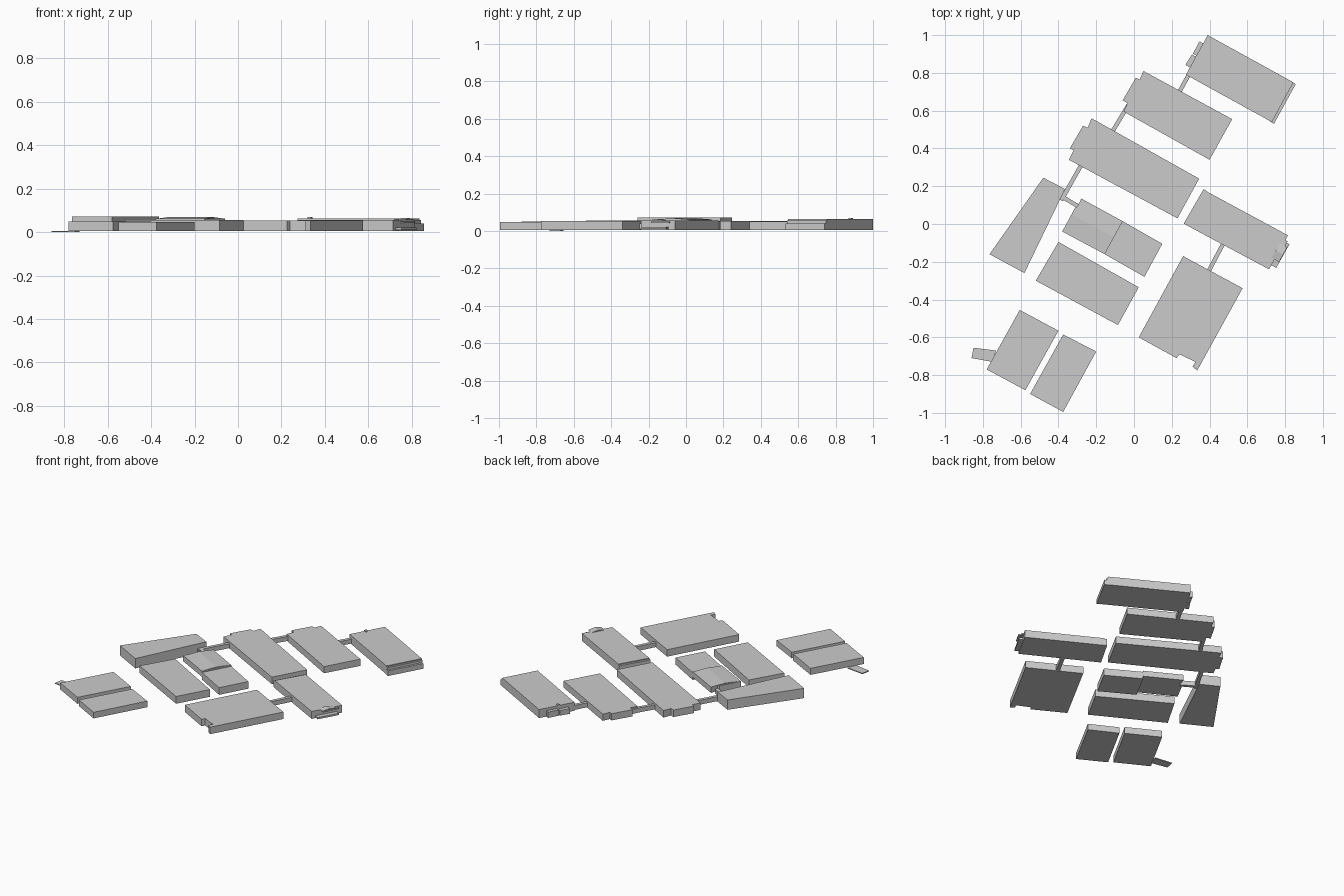
import bpy, bmesh
from mathutils import Vector

BASE = 0.006


def mesh_object(name, verts, faces):
    me = bpy.data.meshes.new(name)
    me.from_pydata([tuple(v) for v in verts], [], faces)
    bm = bmesh.new()
    bm.from_mesh(me)
    bmesh.ops.recalc_face_normals(bm, faces=bm.faces)
    bm.to_mesh(me)
    bm.free()
    ob = bpy.data.objects.new(name, me)
    bpy.context.collection.objects.link(ob)
    return ob


def prism(name, plan, z1, z0=BASE):
    """Extrude a ground plan between two heights."""
    n = len(plan)
    verts = [(x, y, z0) for x, y in plan] + [(x, y, z1) for x, y in plan]
    faces = [list(range(n)), list(range(n, 2 * n))]
    faces += [[i, (i + 1) % n, (i + 1) % n + n, i + n] for i in range(n)]
    return mesh_object(name, verts, faces)


def side(a, b, width):
    d = (Vector(b) - Vector(a)).normalized()
    return Vector((-d.y, d.x)) * width / 2


def bar(name, a, b, width, z1, z0=BASE):
    """Box running along the line a-b."""
    s, a, b = side(a, b, width), Vector(a), Vector(b)
    return prism(name, [a + s, b + s, b - s, a - s], z1, z0)


def gable(name, a, b, width, z0, z1):
    """Pitched roof with its ridge along a-b."""
    s, a, b = side(a, b, width), Vector(a), Vector(b)
    verts = [(*(a + s), z0), (*(a - s), z0), (*a, z1),
             (*(b + s), z0), (*(b - s), z0), (*b, z1)]
    return mesh_object(name, verts, [[0, 1, 2], [3, 4, 5], [0, 1, 4, 3], [0, 2, 5, 3], [1, 2, 5, 4]])


# Main blocks with notched ends
prism("north_block", [(0.39, 1.0), (0.835, 0.755), (0.72, 0.545), (0.275, 0.79)], 0.063)
prism("upper_block", [(0.05, 0.81), (0.52, 0.555), (0.40, 0.34), (-0.055, 0.595),
                      (-0.035, 0.64), (-0.06, 0.655), (0.01, 0.775), (0.03, 0.765)], 0.051)
prism("long_central_block", [(-0.225, 0.56), (0.345, 0.24), (0.23, 0.03), (-0.345, 0.34),
                             (-0.32, 0.39), (-0.34, 0.40), (-0.27, 0.52), (-0.245, 0.51)], 0.053)
prism("west_block", [(-0.48, 0.245), (-0.365, 0.185), (-0.58, -0.26), (-0.765, -0.16)], 0.072)
prism("lower_block", [(-0.40, -0.095), (0.025, -0.335), (-0.085, -0.535), (-0.52, -0.30)], 0.055)
prism("southwest_block", [(-0.605, -0.455), (-0.40, -0.565), (-0.575, -0.88), (-0.78, -0.77)], 0.05)
prism("south_block", [(-0.375, -0.585), (-0.20, -0.675), (-0.375, -0.995), (-0.55, -0.90)], 0.047)
prism("southeast_block", [(0.26, -0.17), (0.575, -0.34), (0.335, -0.775), (0.31, -0.755),
                          (0.325, -0.73), (0.24, -0.69), (0.225, -0.71), (0.025, -0.60)], 0.053)
prism("east_block", [(0.38, 0.175), (0.815, -0.06), (0.715, -0.24), (0.275, -0.005)], 0.056)

# Two-level block with a raised, gently pitched half
prism("stepped_block_low", [(-0.06, 0.015), (0.15, -0.105), (0.055, -0.28), (-0.155, -0.16)], 0.054)
prism("stepped_block_high", [(-0.28, 0.135), (-0.06, 0.015), (-0.155, -0.16), (-0.38, -0.04),
                             (-0.31, 0.09), (-0.295, 0.085)], 0.062, 0.024)
gable("stepped_block_roof", (-0.325, 0.05), (-0.11, -0.07), 0.19, 0.062, 0.069)

# North block end details
bar("north_end_tier", (0.845, 0.747), (0.73, 0.537), 0.026, 0.04)
bar("north_end_ledge", (0.838, 0.752), (0.725, 0.542), 0.012, 0.056)
bar("north_porch_a", (0.36, 0.96), (0.325, 0.895), 0.03, 0.045)
bar("north_porch_b", (0.32, 0.89), (0.285, 0.835), 0.03, 0.04)
bar("north_vent", (0.325, 0.885), (0.34, 0.877), 0.016, 0.07, 0.063)

# East block end details
bar("east_front_ledge", (0.375, 0.18), (0.27, -0.002), 0.016, 0.05)
gable("east_pediment", (0.75, -0.14), (0.79, -0.162), 0.09, 0.056, 0.065)
bar("east_porch", (0.81, -0.1), (0.74, -0.225), 0.03, 0.022, 0.01)
bar("east_porch_roof", (0.8, -0.085), (0.75, -0.18), 0.03, 0.05, 0.042)

# Link corridors
links = [((0.29, 0.79), (0.235, 0.69)), ((-0.03, 0.63), (-0.12, 0.48)),
         ((-0.275, 0.32), (-0.385, 0.125)), ((-0.39, 0.15), (-0.29, 0.09)),
         ((0.485, -0.08), (0.39, -0.26))]
for i, (a, b) in enumerate(links):
    bar(f"link_corridor_{i + 1}", a, b, 0.022, 0.04, 0.01)

# Entrance ramp
ramp = [(-0.85, -0.655), (-0.73, -0.67), (-0.75, -0.73), (-0.86, -0.71)]
prism("entrance_ramp", ramp, 0.006, 0.0)
